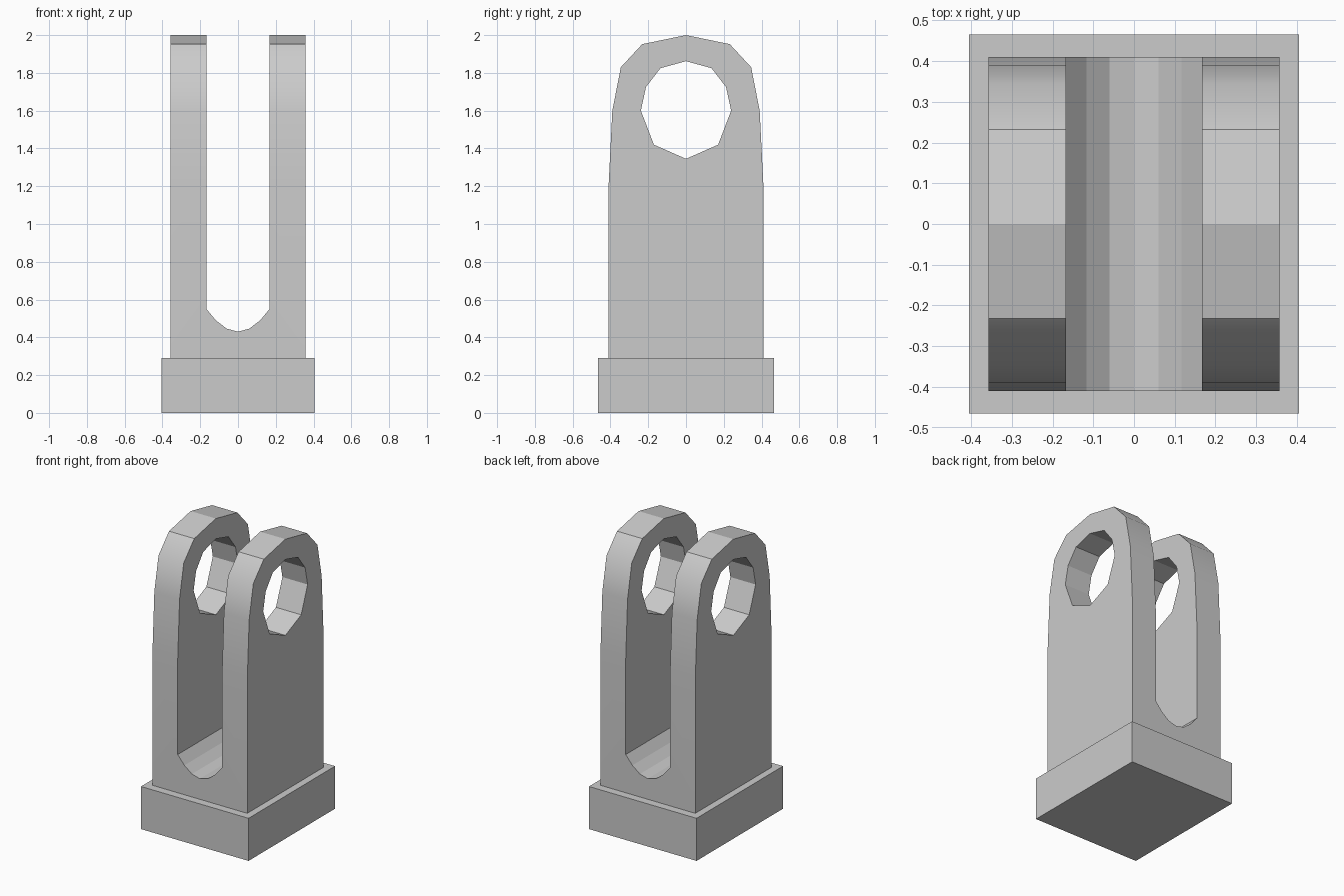
import bpy, bmesh, math

if "Cube" in bpy.data.objects:
    bpy.data.objects.remove(bpy.data.objects["Cube"])


def prism(name, half, axis, depth):
    """Extrude a mirrored (width, height) half-profile along x or y."""
    pts = half + [(-u, z) for u, z in reversed(half) if u > 1e-6]
    bm = bmesh.new()
    rings = []
    for d in (-depth, depth):
        rings.append([bm.verts.new((d, u, z) if axis == 'x' else (u, d, z))
                      for u, z in pts])
    a, b = rings
    n = len(pts)
    bm.faces.new(a)
    bm.faces.new(b)
    for i in range(n):
        j = (i + 1) % n
        bm.faces.new((a[i], a[j], b[j], b[i]))
    bmesh.ops.recalc_face_normals(bm, faces=bm.faces)
    me = bpy.data.meshes.new(name)
    bm.to_mesh(me)
    bm.free()
    ob = bpy.data.objects.new(name, me)
    bpy.context.collection.objects.link(ob)
    return ob


def cut(target, cutter):
    mod = target.modifiers.new("cut", 'BOOLEAN')
    mod.operation = 'DIFFERENCE'
    mod.solver = 'EXACT'
    mod.object = cutter
    bpy.ops.object.select_all(action='DESELECT')
    bpy.context.view_layer.objects.active = target
    target.select_set(True)
    bpy.ops.object.modifier_apply(modifier=mod.name)
    bpy.data.objects.remove(cutter)


# Rectangular base block
prism("base", [(0.405, 0), (0.405, 0.29)], 'x', 0.405).scale.y = 0.465 / 0.405

# Forked body with faceted rounded top
fork = prism("fork", [(0, 2.0), (0.232, 1.952), (0.345, 1.83), (0.39, 1.6),
                      (0.41, 1.2), (0.41, 0.29)], 'x', 0.357)

# Slot between the two lugs, with rounded floor
cut(fork, prism("slot_cutter", [(0, 0.43), (0.06, 0.446), (0.117, 0.49),
                                (0.167, 0.55), (0.167, 2.2)], 'y', 0.6))

# Pin hole through both lugs
cut(fork, prism("hole_cutter", [(0, 1.862), (0.135, 1.825), (0.212, 1.725),
                                (0.239, 1.6), (0.17, 1.42), (0, 1.345)], 'x', 0.6))

# Smooth the outer shoulders only; crown, hole and slot stay faceted
bpy.ops.object.shade_smooth_by_angle(angle=math.radians(35))
for p in fork.data.polygons:
    p.use_smooth = abs(p.center.y) > 0.25

# Base scale was only used to set its depth
base = bpy.data.objects["base"]
for v in base.data.vertices:
    v.co.y *= base.scale.y
base.scale = (1, 1, 1)
